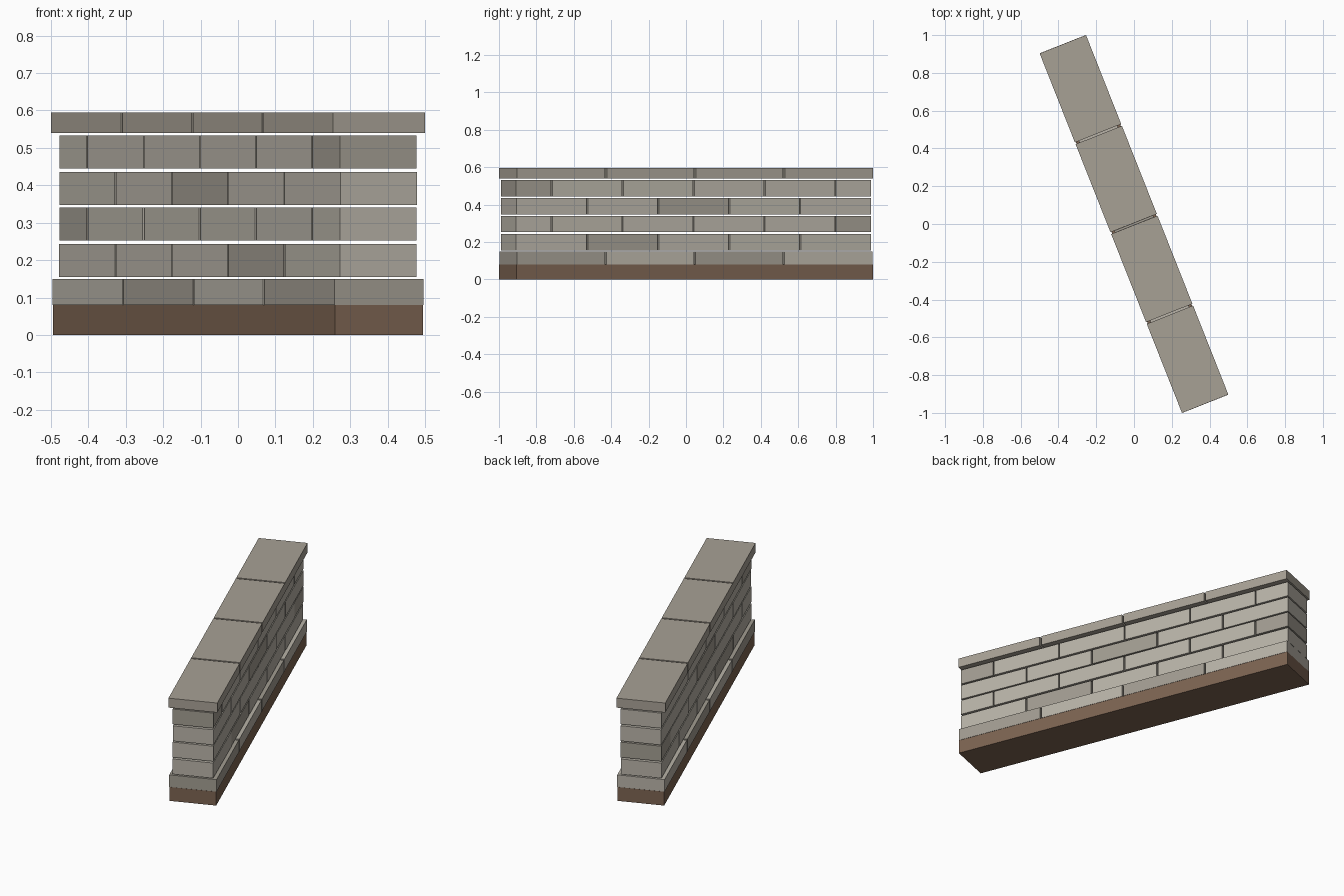
import bpy, random
from math import radians
from mathutils import Matrix

if "Cube" in bpy.data.objects:
    bpy.data.objects.remove(bpy.data.objects["Cube"])

random.seed(4)
WALL = Matrix.Rotation(radians(21.6), 4, 'Z')  # the wall runs diagonally


def material(name, rgb):
    m = bpy.data.materials.new(name)
    m.diffuse_color = (*rgb, 1)
    m.use_nodes = True
    m.node_tree.nodes["Principled BSDF"].inputs["Base Color"].default_value = m.diffuse_color
    return m


LIGHT = material("light_stone", (0.48, 0.45, 0.39))
DARK = material("dark_stone", (0.36, 0.335, 0.285))
CAP = material("cap_stone", (0.39, 0.355, 0.30))
EARTH = material("footing_brown", (0.20, 0.125, 0.082))


def block(name, width, y0, y1, z0, z1, mat, tilt=0.0):
    bpy.ops.mesh.primitive_cube_add(size=1)
    ob = bpy.context.object
    ob.name = name
    ob.data.transform(Matrix.Diagonal((width, y1 - y0, z1 - z0, 1)))
    place = Matrix.Translation((0, (y0 + y1) / 2, (z0 + z1) / 2))
    ob.matrix_world = WALL @ place @ Matrix.Rotation(tilt, 4, 'Z')
    ob.data.materials.append(mat)


def course(name, width, length, cells, z0, z1, gap, dark=(), mat=LIGHT, jitter=0.0):
    # cells: relative block lengths from the front end to the back end
    unit = length / sum(cells)
    y = -length / 2
    for i, c in enumerate(cells):
        a = y + (gap / 2 if i else 0)
        y += c * unit
        b = y - (gap / 2 if i < len(cells) - 1 else 0)
        block(f"{name}_{i + 1}", width, a, b, z0, z1,
              DARK if i in dark else mat, random.uniform(-jitter, jitter))


# Footing and plinth course
block("footing", 0.252, -1.024, 1.024, 0, 0.08, EARTH)
course("plinth_block", 0.256, 2.046, [1] * 4, 0.08, 0.15, 0.01, dark=(0, 2))

# Four running-bond courses with open bed joints
whole, halved = [1] * 5, [0.5, 1, 1, 1, 1, 0.5]
rows = [(whole, 1, 0.155), (halved, 5, 0.2525), (whole, 2, 0.3475), (halved, 0, 0.4445)]
for n, (cells, dark, z) in enumerate(rows):
    course(f"course_{n + 1}_block", 0.22, 2.04, cells, z, z + 0.088, 0.008,
           dark=(dark,), jitter=0.006)

# Overhanging cap stones
course("cap_stone", 0.264, 2.047, [1] * 4, 0.54, 0.595, 0.01, mat=CAP)
